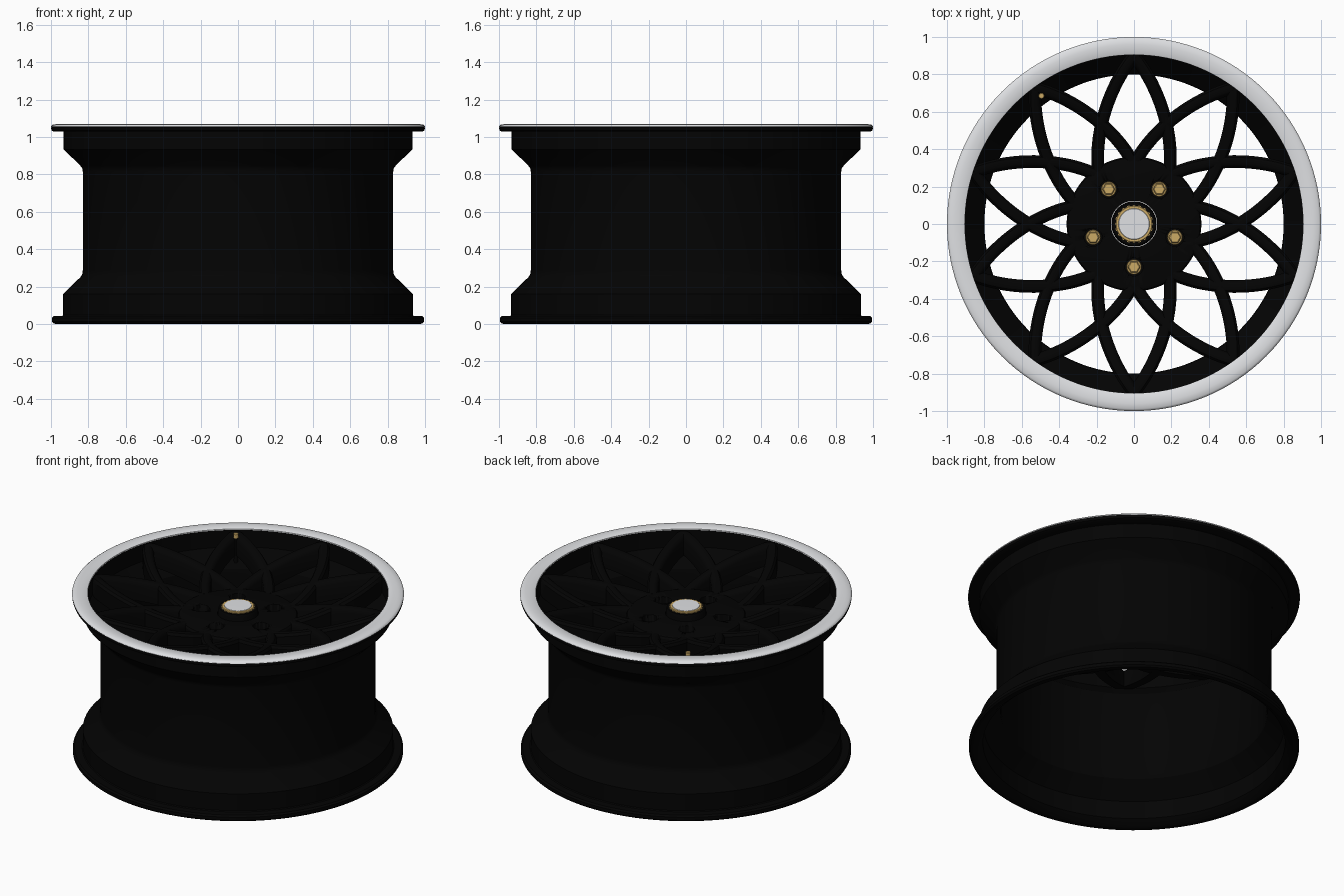
import bpy, bmesh, math
from mathutils import Vector, Matrix

if "Cube" in bpy.data.objects:
    bpy.data.objects.remove(bpy.data.objects["Cube"])


def material(name, rgb):
    m = bpy.data.materials.new(name)
    m.diffuse_color = (*rgb, 1)
    m.use_nodes = True
    m.node_tree.nodes["Principled BSDF"].inputs["Base Color"].default_value = m.diffuse_color
    return m


BLACK = material("gloss_black", (0.001, 0.001, 0.001))
SILVER = material("silver", (0.74, 0.75, 0.77))
GOLD = material("gold", (0.6, 0.4, 0.13))


def finish(name, bm, mat, angle=30):
    bmesh.ops.recalc_face_normals(bm, faces=bm.faces)
    me = bpy.data.meshes.new(name)
    bm.to_mesh(me)
    bm.free()
    me.materials.append(mat)
    ob = bpy.data.objects.new(name, me)
    bpy.context.collection.objects.link(ob)
    bpy.ops.object.select_all(action='DESELECT')
    ob.select_set(True)
    bpy.context.view_layer.objects.active = ob
    bpy.ops.object.shade_smooth_by_angle(angle=math.radians(angle))
    return ob


def lathe(name, profile, mat, segs=128, closed=True, at=(0, 0, 0)):
    """Spin an (r, z) profile around z; open profiles with r=0 ends make solids."""
    bm = bmesh.new()
    rings = []
    for i in range(segs):
        a = 2 * math.pi * i / segs
        rings.append([bm.verts.new((r * math.cos(a) + at[0], r * math.sin(a) + at[1], z + at[2]))
                      for r, z in profile])
    n = len(profile)
    for i in range(segs):
        p, q = rings[i], rings[(i + 1) % segs]
        for j in range(n if closed else n - 1):
            k = (j + 1) % n
            bm.faces.new((p[j], q[j], q[k], p[k]))
    bmesh.ops.remove_doubles(bm, verts=bm.verts, dist=1e-5)
    return finish(name, bm, mat)


# rim barrel: outer wall going up, inner wall coming down
lathe("rim_barrel", [
    (0.97, 0), (0.985, 0.002), (0.995, 0.012), (0.995, 0.032), (0.985, 0.042), (0.94, 0.042),
    (0.935, 0.048), (0.935, 0.16), (0.843, 0.25), (0.833, 0.265), (0.83, 0.285),
    (0.83, 0.815), (0.833, 0.832), (0.843, 0.846), (0.932, 0.934), (0.932, 1.028),
    (0.985, 1.028), (0.996, 1.034), (0.999, 1.045), (0.998, 1.054), (0.91, 1.057), (0.904, 1.057),
    (0.904, 0.945), (0.805, 0.845), (0.80, 0.82), (0.80, 0.28), (0.805, 0.255),
    (0.905, 0.155), (0.91, 0.04), (0.95, 0.005)], BLACK)

# polished front lip
lathe("front_lip", [
    (0.905, 1.054), (0.905, 1.064), (0.91, 1.067), (0.96, 1.069), (0.988, 1.067),
    (0.997, 1.061), (1.0, 1.055), (0.998, 1.052)], SILVER)


# crossing petal spokes: ten mirrored pairs meeting at the rim
def bezier(t):
    p = [Vector(c) for c in ((0, 0.90), (-0.13, 0.74), (-0.215, 0.49), (-0.19, 0.28))]
    s = 1 - t
    pos = p[0] * s**3 + p[1] * 3 * s * s * t + p[2] * 3 * s * t * t + p[3] * t**3
    tan = (p[1] - p[0]) * s * s + (p[2] - p[1]) * 2 * s * t + (p[3] - p[2]) * t * t
    return pos, tan.normalized()


bm = bmesh.new()
STEPS = 18
for k in range(10):
    rot = Matrix.Rotation(math.radians(36 * k), 3, 'Z')
    for side in (1, -1):
        rows = []
        for i in range(STEPS + 1):
            pos, tan = bezier(i / STEPS)
            nrm = Vector((-tan.y, tan.x))
            row = []
            for off, drop in ((-0.034, None), (-0.034, 0.022), (-0.022, 0.004), (-0.012, 0),
                              (0.012, 0), (0.022, 0.004), (0.034, 0.022), (0.034, None)):
                v = pos + nrm * off
                r = v.length
                u = max(0, (r - 0.35) / 0.52)
                if drop is None:
                    z = 0.79 + 0.135 * u
                else:
                    z = min(0.927 + 0.12 * u**1.1, 1.052) - drop
                row.append(bm.verts.new(rot @ Vector((v.x * side, v.y, z))))
            rows.append(row)
        n = len(rows[0])
        for a, b in zip(rows, rows[1:]):
            for j in range(n):
                bm.faces.new((a[j], a[(j + 1) % n], b[(j + 1) % n], b[j]))
        bm.faces.new(rows[0])
        bm.faces.new(rows[-1])
finish("petal_spokes", bm, BLACK, 35)

# hub disc with five lug pockets
hub = lathe("hub", [(0.124, 0.75), (0.34, 0.75), (0.36, 0.77), (0.36, 0.91), (0.353, 0.922),
                    (0.34, 0.927), (0.124, 0.927)], BLACK)
LUGS = [(0.23 * math.cos(math.radians(270 + 72 * k)), 0.23 * math.sin(math.radians(270 + 72 * k)))
        for k in range(5)]
bm = bmesh.new()
for x, y in LUGS:
    bmesh.ops.create_cone(bm, cap_ends=True, segments=40, radius1=0.048, radius2=0.048, depth=0.3,
                          matrix=Matrix.Translation((x, y, 0.985)))
cutter = finish("lug_pocket_cutter", bm, BLACK)
cutter.hide_render = True
cutter.hide_viewport = True
mod = hub.modifiers.new("lug_pockets", 'BOOLEAN')
mod.operation = 'DIFFERENCE'
mod.solver = 'EXACT'
mod.object = cutter

# lug nuts: washer base plus a chamfered hexagon head
for i, (x, y) in enumerate(LUGS):
    lathe(f"lug_washer_{i}", [(0, 0.83), (0.041, 0.83), (0.041, 0.863), (0.037, 0.867), (0, 0.867)],
          GOLD, 32, False, (x, y, 0))
    lathe(f"lug_nut_{i}", [(0, 0.86), (0.034, 0.86), (0.034, 0.878), (0.028, 0.883), (0, 0.883)],
          GOLD, 6, False, (x, y, 0))

# centre cap: black sleeve, knurled gold ring, silver disc
lathe("cap_sleeve", [(0.075, 0.75), (0.1215, 0.75), (0.1215, 0.95), (0.114, 0.968), (0.075, 0.968)],
      BLACK, 128)
lathe("cap_ring", [(0.078, 0.94), (0.098, 0.94), (0.098, 0.974), (0.095, 0.977), (0.078, 0.977)],
      GOLD, 64)
bm = bmesh.new()
for k in range(20):
    a = 2 * math.pi * k / 20
    bmesh.ops.create_cube(bm, size=1, matrix=Matrix.Rotation(a, 4, 'Z')
                          @ Matrix.Translation((0.096, 0, 0.96)) @ Matrix.Diagonal((0.012, 0.012, 0.028, 1)))
finish("cap_ring_teeth", bm, GOLD)
lathe("cap_disc", [(0, 0.93), (0.083, 0.93), (0.083, 0.977), (0.081, 0.979), (0, 0.98)],
      SILVER, 64, False)

# tyre valve beside one petal tip
vx, vy = -0.495, 0.685
lathe("valve_stem", [(0, 0.86), (0.016, 0.86), (0.011, 0.92), (0.011, 1.04), (0, 1.04)],
      BLACK, 16, False, (vx, vy, 0))
lathe("valve_cap", [(0, 1.035), (0.016, 1.035), (0.016, 1.06), (0.013, 1.063), (0, 1.063)],
      GOLD, 16, False, (vx, vy, 0))
